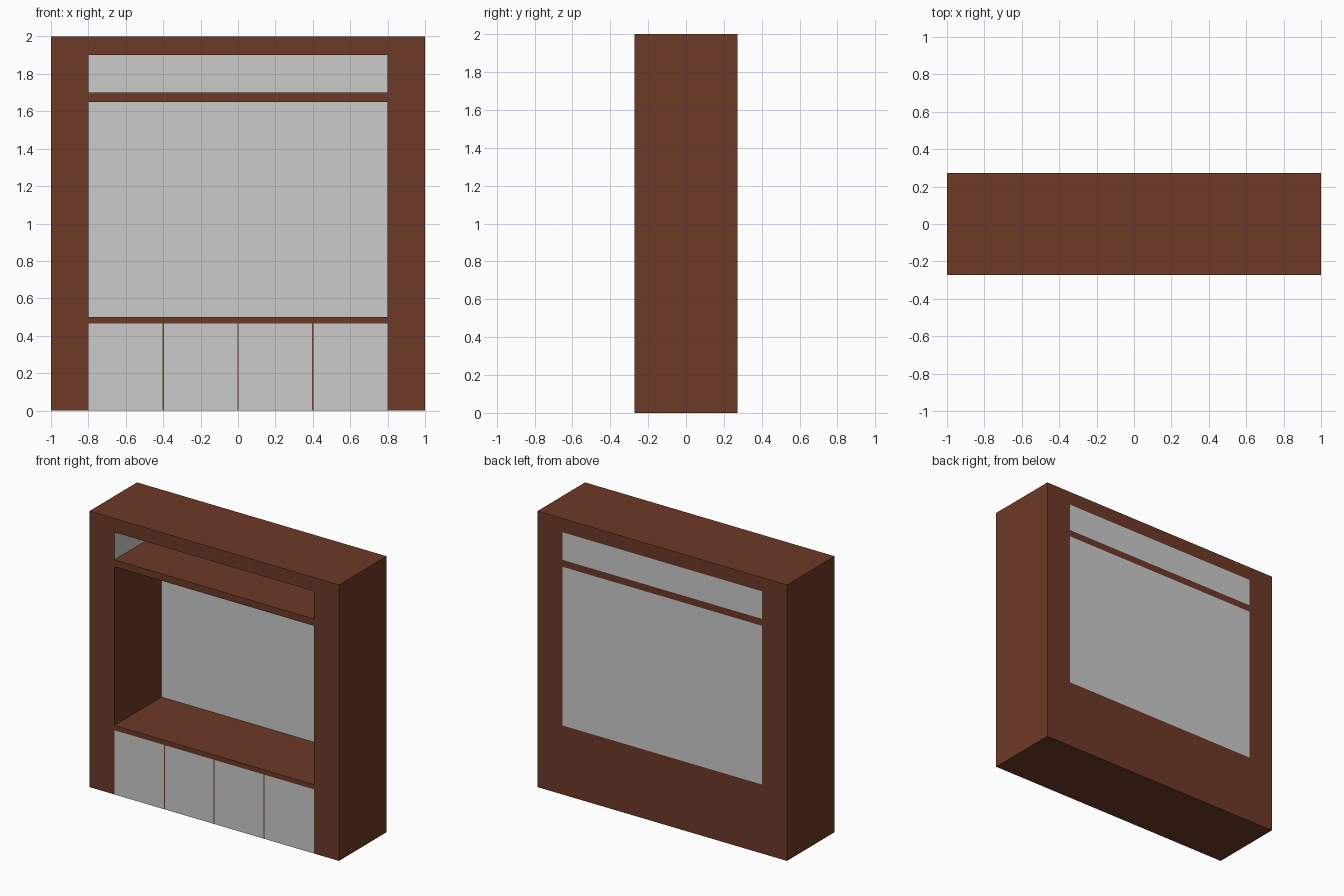
import bpy
import bmesh

if "Cube" in bpy.data.objects:
    bpy.data.objects.remove(bpy.data.objects["Cube"])

W, D, H = 1.0, 0.272, 2.0      # half width, half depth, height
IN = 0.8                       # half width of the openings
T = 0.004                      # thickness of doors and back panels
GAP = 0.008                    # strip between doors

brown = bpy.data.materials.new("brown_wood")
brown.diffuse_color = (0.153, 0.042, 0.02, 1)
brown.use_nodes = True
brown.node_tree.nodes["Principled BSDF"].inputs["Base Color"].default_value = brown.diffuse_color


def box(name, x, y, z, mat=None):
    """Box from (min, max) ranges on each axis."""
    bm = bmesh.new()
    bmesh.ops.create_cube(bm, size=1)
    for v in bm.verts:
        v.co = [r[0] if c < 0 else r[1] for c, r in zip(v.co, (x, y, z))]
    me = bpy.data.meshes.new(name)
    bm.to_mesh(me)
    bm.free()
    ob = bpy.data.objects.new(name, me)
    bpy.context.collection.objects.link(ob)
    if mat:
        me.materials.append(mat)
    return ob


def cut(target, x, y, z):
    """Cut a box-shaped opening out of the target."""
    cutter = box("cutter", x, y, z, brown)
    cutter.hide_render = True
    mod = target.modifiers.new("opening", 'BOOLEAN')
    mod.operation = 'DIFFERENCE'
    mod.solver = 'EXACT'
    mod.object = cutter
    bpy.context.view_layer.objects.active = target
    bpy.ops.object.modifier_apply(modifier=mod.name)
    bpy.data.objects.remove(cutter)


# Cabinet body
body = box("cabinet_body", (-W, W), (-D, D), (0, H), brown)

# Large niche and top slot, each closed by a grey back panel
for name, z in (("niche_back_panel", (0.5, 1.65)), ("slot_back_panel", (1.7, 1.9))):
    cut(body, (-IN, IN), (-D - 0.1, D + 0.1), z)
    box(name, (-IN, IN), (D - T, D), z)

# Four flush doors set into shallow pockets
for i in range(4):
    x0 = -IN + 0.4 * i
    x = (x0 + (GAP / 2 if i > 0 else 0), x0 + 0.4 - (GAP / 2 if i < 3 else 0))
    cut(body, x, (-D - 0.1, -D + T), (-0.1, 0.465))
    box(f"door_{i + 1}", x, (-D, -D + T), (0, 0.465))

# Grey side walls inside the top slot
body.data.materials.append(None)
for p in body.data.polygons:
    if abs(p.normal.x) > 0.9 and abs(p.center.x) < 0.9 and p.center.z > 1.7:
        p.material_index = 1
